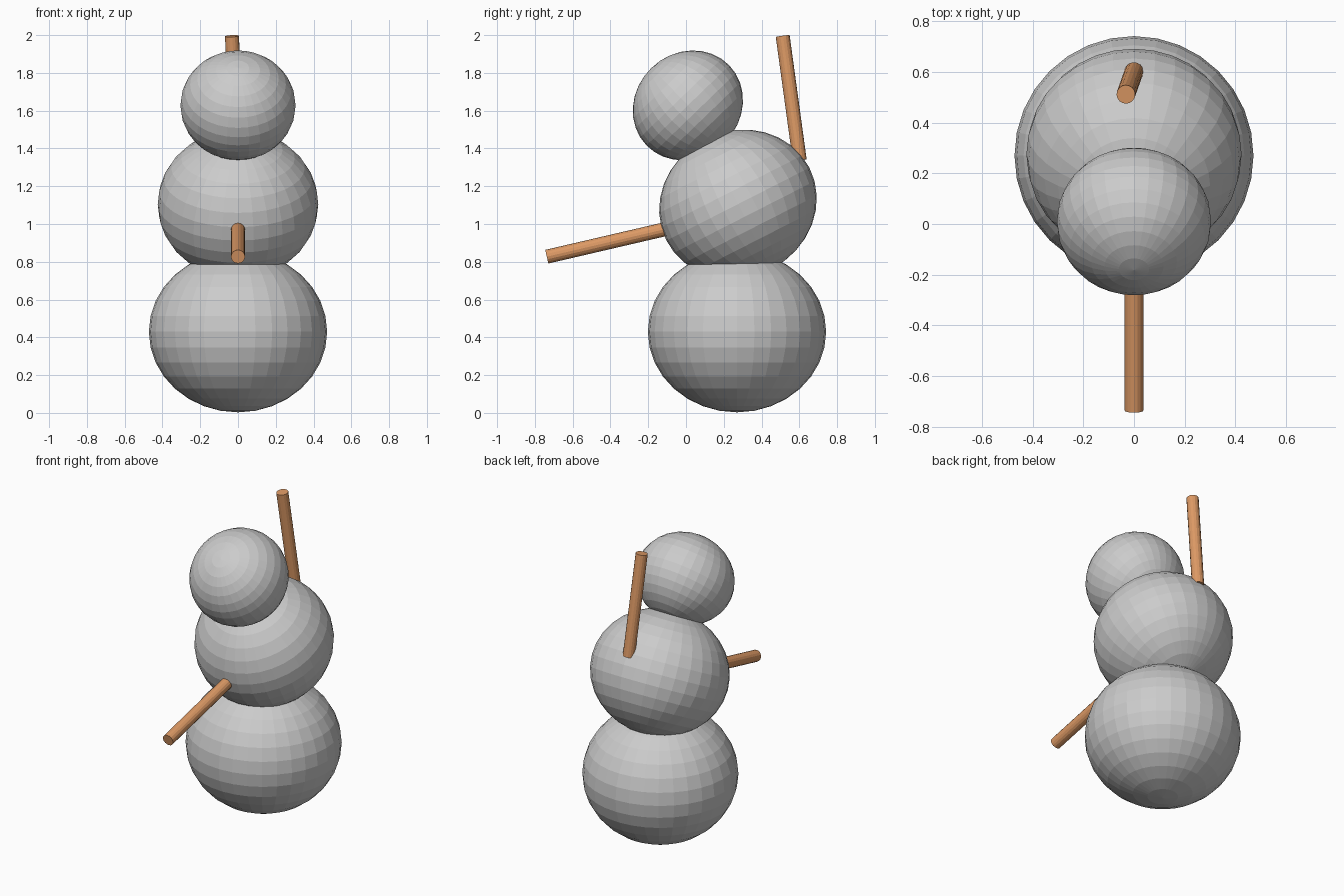
import bpy
from math import radians
from mathutils import Vector

if "Cube" in bpy.data.objects:
    bpy.data.objects.remove(bpy.data.objects["Cube"])


def snowball(name, center, radius, polar, tilt):
    """Slightly squashed faceted ball, leaning forward by tilt degrees."""
    bpy.ops.mesh.primitive_uv_sphere_add(segments=32, ring_count=16, radius=1,
                                         location=center,
                                         rotation=(radians(tilt), 0, 0))
    ob = bpy.context.object
    ob.name = name
    ob.scale = (radius, radius, polar)
    return ob


def stick(name, start, end, radius, mat):
    """Round stick between two points."""
    a, b = Vector(start), Vector(end)
    bpy.ops.mesh.primitive_cylinder_add(vertices=16, radius=radius,
                                        depth=(b - a).length,
                                        location=(a + b) / 2)
    ob = bpy.context.object
    ob.name = name
    ob.rotation_euler = (b - a).to_track_quat('Z', 'Y').to_euler()
    ob.data.materials.append(mat)
    return ob


wood = bpy.data.materials.new("wood")
wood.diffuse_color = (0.72, 0.32, 0.13, 1)
wood.use_nodes = True
wood.node_tree.nodes["Principled BSDF"].inputs["Base Color"].default_value = wood.diffuse_color

# Stacked body, bending forward towards the head
snowball("base_ball", (0, 0.27, 0.43), 0.472, 0.427, 0)
snowball("middle_ball", (0, 0.275, 1.105), 0.425, 0.387, 27)
snowball("head_ball", (0, 0.01, 1.628), 0.305, 0.277, 44)

# Stick arms: one reaching forward, one raised at the back
stick("front_arm", (0, -0.10, 0.975), (0, -0.737, 0.827), 0.037, wood)
stick("back_arm", (0, 0.602, 1.338), (-0.032, 0.512, 1.995), 0.037, wood)
